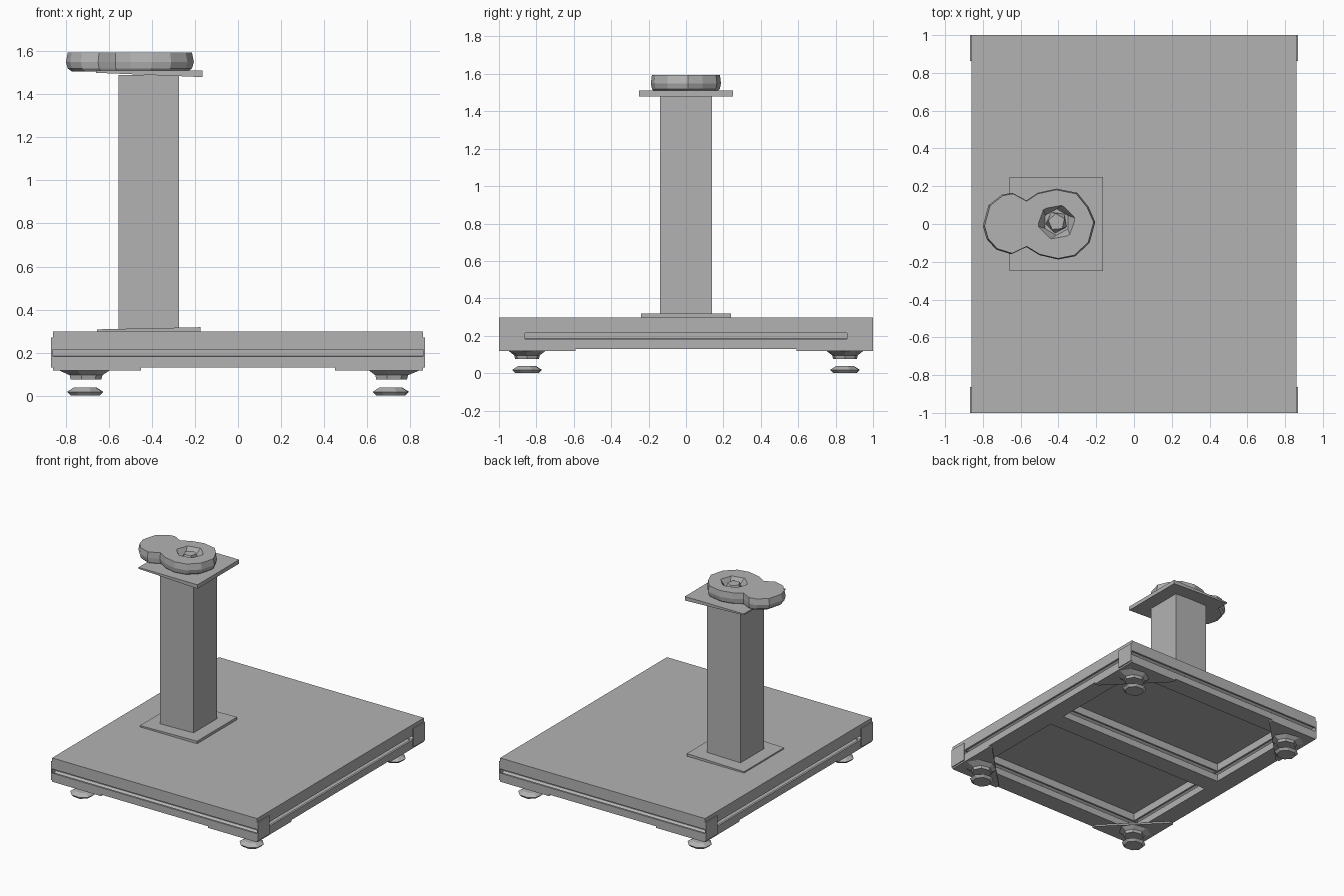
import bpy, bmesh
from math import cos, sin, tau
from mathutils import Vector

if "Cube" in bpy.data.objects:
    bpy.data.objects.remove(bpy.data.objects["Cube"])

grey = bpy.data.materials.new("plain grey")
grey.use_nodes = True
colour = (0.45, 0.45, 0.45, 1)
grey.diffuse_color = colour
grey.node_tree.nodes["Principled BSDF"].inputs["Base Color"].default_value = colour


def loft(name, *rings):
    """Closed solid through matching rings of points."""
    bm = bmesh.new()
    loops = [[bm.verts.new(p) for p in ring] for ring in rings]
    n = len(loops[0])
    for a, b in zip(loops, loops[1:]):
        for i in range(n):
            j = (i + 1) % n
            bm.faces.new((a[i], a[j], b[j], b[i]))
    bm.faces.new(loops[0][::-1])
    bm.faces.new(loops[-1])
    bmesh.ops.recalc_face_normals(bm, faces=bm.faces)
    mesh = bpy.data.meshes.new(name)
    bm.to_mesh(mesh)
    bm.free()
    mesh.materials.append(grey)
    obj = bpy.data.objects.new(name, mesh)
    bpy.context.collection.objects.link(obj)
    return obj


def rect(x0, x1, y0, y1, z):
    return [(x0, y0, z), (x1, y0, z), (x1, y1, z), (x0, y1, z)]


def box(name, x0, x1, y0, y1, z0, z1):
    return loft(name, rect(x0, x1, y0, y1, z0), rect(x0, x1, y0, y1, z1))


def polygon(x, y, z, rx, ry, sides, turn=0.0):
    angles = [turn + tau * i / sides for i in range(sides)]
    return [(x + rx * cos(a), y + ry * sin(a), z) for a in angles]


# Slotted beam section: one side, then mirrored for the other
BOTTOM, TOP = 0.13, 0.272
side = [(0.07, BOTTOM), (0.07, 0.183), (0.055, 0.183), (0.055, 0.165), (0.025, 0.185),
        (0.025, 0.217), (0.055, 0.237), (0.055, 0.215), (0.07, 0.215), (0.07, TOP)]
section = side + [(-u, z) for u, z in reversed(side)]


def beam(name, centre, half, along_x):
    rings = []
    for end in (-half, half):
        rings.append([(end, centre + u, z) if along_x else (centre + u, end, z)
                      for u, z in section])
    return loft(name, *rings)


# Frame
for label, y in (("front", -0.93), ("middle", 0), ("back", 0.93)):
    beam(label + "_beam", y, 0.72 if label == "middle" else 0.86, True)
for label, x in (("right", -0.79), ("left", 0.79)):
    beam(label + "_beam", x, 0.86, False)
box("deck", -0.86, 0.86, -1, 1, TOP, 0.298)

# Corners: end cap, gusset, foot mount and foot pad
for sx, lr in ((-1, "right"), (1, "left")):
    for sy, fb in ((-1, "front"), (1, "back")):
        where = f"{fb}_{lr}_"
        xs = sorted((sx * 0.86, sx * 0.868))
        ys = sorted((sy * 0.862, sy * 1.0))
        box(where + "end_cap", *xs, *ys, BOTTOM, 0.27)
        tri = [(0.86, 1), (0.45, 1), (0.45, 0.97), (0.83, 0.59), (0.86, 0.59)]
        loft(where + "gusset", *[[(sx * x, sy * y, z) for x, y in tri] for z in (0.118, BOTTOM)])
        fx, fy = sx * 0.71, sy * 0.85
        loft(where + "foot_mount",
             polygon(fx, fy, 0.075, 0.075, 0.065, 7),
             polygon(fx, fy, 0.095, 0.08, 0.07, 7),
             polygon(fx + sx * 0.01, fy, 0.118, 0.125, 0.1, 7))
        loft(where + "foot_pad",
             polygon(fx, fy, 0, 0.07, 0.065, 8, 0.3),
             polygon(fx, fy, 0.018, 0.088, 0.083, 8, 0.3),
             polygon(fx, fy, 0.038, 0.055, 0.05, 8, 0.3))

# Column with its plates
loft("column_base_plate", rect(-0.655, -0.175, -0.24, 0.24, 0.298),
     [(x, y, 0.308 if x < -0.6 else 0.318)
      for x, y, z in rect(-0.655, -0.175, -0.24, 0.24, 0)])
box("column", -0.555, -0.275, -0.14, 0.14, 0.3, 1.49)
loft("column_top_plate",
     [(x, y, 1.5 if x < -0.6 else 1.48) for x, y, z in rect(-0.66, -0.165, -0.25, 0.25, 0)],
     rect(-0.66, -0.165, -0.25, 0.25, 1.51))

# Two-lobed head: large round lobe joined to a smaller one
outline = [(-0.80, -0.01), (-0.77, 0.1), (-0.7, 0.155), (-0.645, 0.165), (-0.57, 0.125),
           (-0.51, 0.165), (-0.41, 0.187), (-0.3, 0.165), (-0.24, 0.09), (-0.205, 0.01),
           (-0.235, -0.1), (-0.31, -0.17), (-0.4, -0.188), (-0.5, -0.165), (-0.57, -0.122),
           (-0.65, -0.16), (-0.73, -0.135), (-0.78, -0.08)]


def head_ring(scale, z):
    middle = Vector((-0.5, 0))
    return [(*(middle + (Vector(p) - middle) * scale), z) for p in outline]


head = loft("head", head_ring(0.9, 1.505), head_ring(0.97, 1.52),
            head_ring(1, 1.55), head_ring(0.97, 1.595))

# Faceted socket sunk into the large lobe
cutter = loft("socket_cutter", polygon(-0.41, 0.01, 1.55, 0.07, 0.07, 6, 0.5),
              polygon(-0.41, 0.01, 1.61, 0.11, 0.1, 6, 0.2))
cutter.hide_render = True
cutter.hide_viewport = True
cut = head.modifiers.new("socket", "BOOLEAN")
cut.operation = "DIFFERENCE"
cut.solver = "EXACT"
cut.object = cutter
loft("socket_core", polygon(-0.41, 0.01, 1.545, 0.06, 0.06, 5, 0.8),
     polygon(-0.41, 0.01, 1.585, 0.045, 0.045, 5, 0.4))
